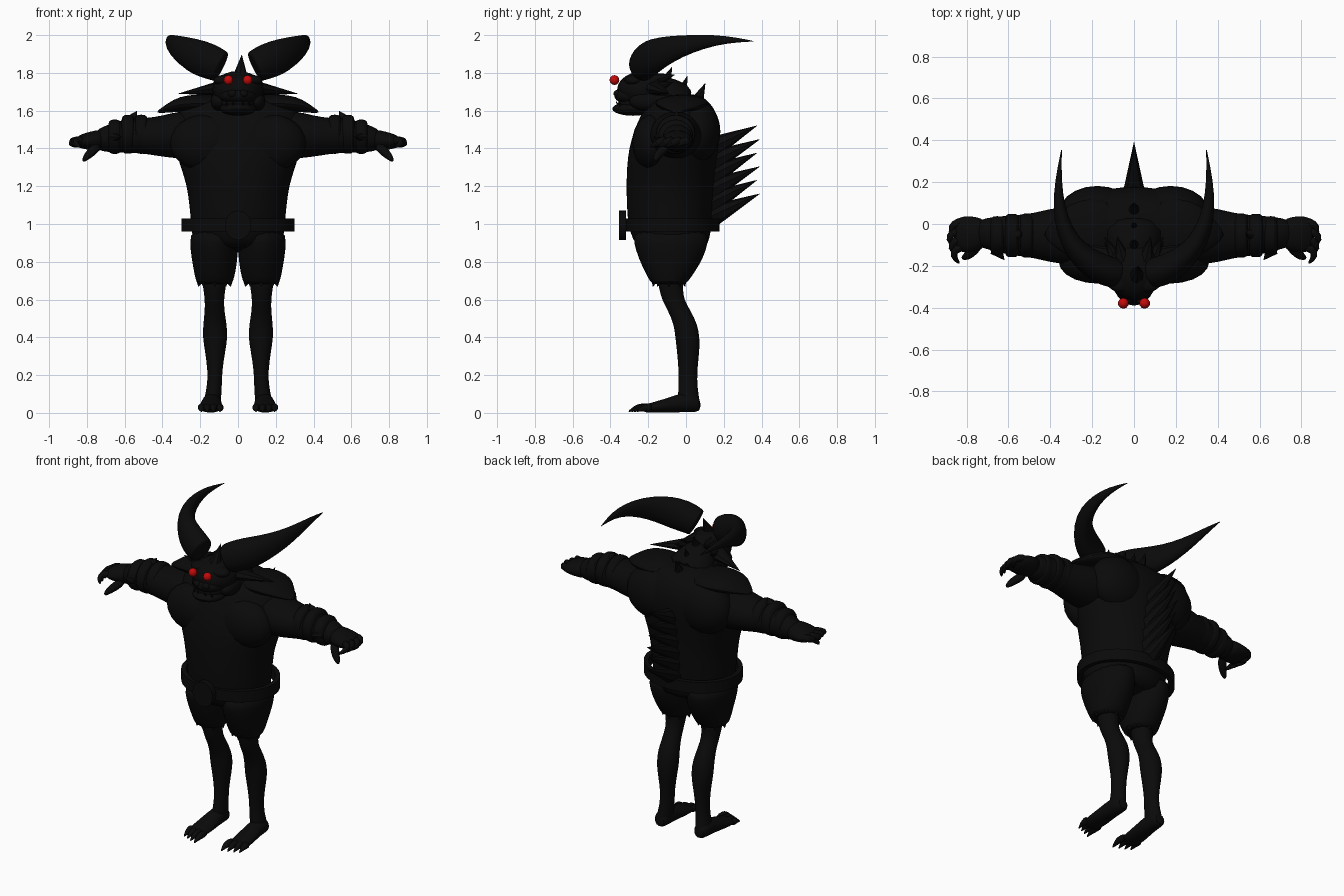
import bpy, bmesh, math
from mathutils import Vector


def material(name, rgb):
    m = bpy.data.materials.new(name)
    m.diffuse_color = (*rgb, 1)
    return m


BLACK = material("black", (0.003, 0.003, 0.003))
RED = material("red", (0.55, 0.003, 0.003))


def finish(name, bm, mat=BLACK, sub=0, angle=40):
    bmesh.ops.recalc_face_normals(bm, faces=bm.faces)
    me = bpy.data.meshes.new(name)
    bm.to_mesh(me)
    bm.free()
    me.materials.append(mat)
    ob = bpy.data.objects.new(name, me)
    bpy.context.collection.objects.link(ob)
    if sub:
        ob.modifiers.new("smooth", 'SUBSURF').levels = sub
        ob.modifiers["smooth"].render_levels = sub
    bpy.ops.object.select_all(action='DESELECT')
    ob.select_set(True)
    bpy.context.view_layer.objects.active = ob
    bpy.ops.object.shade_smooth_by_angle(angle=math.radians(angle))
    return ob


def loft(name, secs, axis=None, s=1, n=14, sub=1):
    """Skin elliptical rings (x, y, z, a, b); no axis means follow the path."""
    bm = bmesh.new()
    pts = [Vector((s * q[0], q[1], q[2])) for q in secs]
    rings = []
    for i, q in enumerate(secs):
        if axis == 'z':
            u, v = Vector((1, 0, 0)), Vector((0, 1, 0))
        elif axis == 'x':
            u, v = Vector((0, 1, 0)), Vector((0, 0, 1))
        elif axis == 'y':
            u, v = Vector((1, 0, 0)), Vector((0, 0, 1))
        else:
            t = (pts[min(i + 1, len(pts) - 1)] - pts[max(i - 1, 0)]).normalized()
            up = Vector((0, 1, 0)) if abs(t.z) > 0.8 else Vector((0, 0, 1))
            u = t.cross(up).normalized()
            v = u.cross(t)
        rings.append([bm.verts.new(pts[i] + u * q[3] * math.cos(k * math.tau / n)
                                   + v * q[4] * math.sin(k * math.tau / n))
                      for k in range(n)])
    for r0, r1 in zip(rings, rings[1:]):
        for k in range(n):
            bm.faces.new((r0[k], r0[(k + 1) % n], r1[(k + 1) % n], r1[k]))
    bm.faces.new(rings[0])
    bm.faces.new(rings[-1])
    return finish(name, bm, sub=sub)


def blob(name, c, r, mat=BLACK, u=20, v=12, angle=40):
    bm = bmesh.new()
    bmesh.ops.create_uvsphere(bm, u_segments=u, v_segments=v, radius=1)
    for p in bm.verts:
        p.co = Vector(c) + Vector((p.co.x * r[0], p.co.y * r[1], p.co.z * r[2]))
    return finish(name, bm, mat, angle=angle)


def spike(name, a, b, ra, rb=None, s=1, n=8):
    loft(name, [(*a, ra, rb or ra), (*b, 0.001, 0.001)], s=s, n=n, sub=0)


# torso from shorts waist to neck: z, half width, front y, back y
body = [(0.86, .21, -.25, .11), (0.92, .245, -.285, .125), (1.0, .25, -.31, .14),
        (1.1, .26, -.315, .145), (1.2, .272, -.318, .15), (1.3, .305, -.315, .16),
        (1.4, .338, -.305, .175), (1.5, .35, -.275, .185), (1.58, .335, -.24, .17),
        (1.64, .28, -.20, .13), (1.675, .18, -.16, .09), (1.69, .08, -.12, .03)]
loft("torso", [(0, (f + b) / 2, z, w, (b - f) / 2) for z, w, f, b in body], 'z', n=24)
blob("pelvis", (0, -.075, .94), (.235, .195, .09))
loft("neck", [(0, .0, 1.60, .18, .14), (0, -.11, 1.67, .125, .115),
              (0, -.2, 1.71, .1, .1)], n=14)

# belt ring standing off the body, with round buckle
bm = bmesh.new()
N, rings = 48, []
for k in range(N):
    c, d = math.cos(k * math.tau / N), math.sin(k * math.tau / N)
    rings.append([bm.verts.new((c * (.30 + o), -.073 + d * (.25 + o), z))
                  for o, z in ((0, .96), (0, 1.03), (-.028, 1.03), (-.028, .96))])
for k in range(N):
    p, q = rings[k], rings[(k + 1) % N]
    for j in range(4):
        bm.faces.new((p[j], p[(j + 1) % 4], q[(j + 1) % 4], q[j]))
finish("belt", bm)
loft("buckle", [(0, -.318, .993, .07, .078), (0, -.355, .993, .07, .078)], 'y', n=24, sub=0)

# head, muzzle and jaw
blob("skull", (0, -.22, 1.71), (.135, .145, .1))
blob("muzzle", (0, -.285, 1.68), (.1, .095, .05))
blob("jaw", (0, -.28, 1.61), (.098, .11, .037))
blob("mouth", (0, -.25, 1.64), (.095, .11, .04))
spike("crest", (.012, -.25, 1.78), (.02, -.2, 1.895), .04)
for i, (y, z, ty, tz) in enumerate([(-.12, 1.72, -.075, 1.83), (-.04, 1.65, .008, 1.785),
                                    (.05, 1.63, .102, 1.745)]):
    spike(f"nape_spike_{i}", (0, y, z), (0, ty, tz), .042)

# large spikes down the spine
for i in range(6):
    z = 1.52 - i * .072
    spike(f"back_spike_{i}", (0, .11, z - .13), (0, .375 + .015 * (i % 2), z), .062, .066)

for s, side in ((1, "left"), (-1, "right")):
    # eye, brow, nostril, ear, fangs
    blob(side + "_eye", (s * .051, -.379, 1.762), (.026, .026, .026), RED, 10, 6)
    blob(side + "_brow", (s * .065, -.275, 1.76), (.065, .05, .03))
    blob(side + "_nostril", (s * .03, -.362, 1.69), (.024, .022, .02), u=12, v=8)
    blob(side + "_cheek", (s * .1, -.21, 1.65), (.045, .09, .05))
    spike(side + "_ear", (.09, -.17, 1.72), (.315, -.09, 1.69), .06, .04, s)
    for i, x in enumerate((.025, .06)):
        spike(f"{side}_fang_{i}", (x, -.365 + x * .4, 1.615), (x, -.38 + x * .4, 1.65), .01, s=s)
    for i, (x, y, z) in enumerate(((.08, -.06, 1.79), (.13, -.07, 1.75), (.14, -.06, 1.68))):
        spike(f"{side}_mane_{i}", (x * .7, -.17, z - .03), (x, y, z), .042, s=s)

    # sweeping horn with a crisp cut base
    loft(side + "_horn", [(.09, -.235, 1.832, .07, .085), (.092, -.2345, 1.833, .072, .087),
                          (.13, -.225, 1.853, .077, .095),
                          (.205, -.19, 1.88, .07, .1), (.28, -.125, 1.913, .055, .082),
                          (.335, -.03, 1.942, .042, .06), (.36, .09, 1.966, .028, .038),
                          (.362, .21, 1.977, .016, .021), (.349, .33, 1.970, .004, .005),
                          (.346, .36, 1.967, .001, .001)], s=s)

    # pointed shoulder mantle, chest and back muscle
    loft(side + "_mantle", [(.08, -.02, 1.64, .14, .05), (.22, -.02, 1.638, .15, .05),
                            (.31, -.03, 1.635, .13, .042), (.37, -.04, 1.615, .08, .026),
                            (.43, -.05, 1.592, .015, .006)], 'x', s)
    blob(side + "_pectoral", (s * .17, -.18, 1.43), (.19, .105, .15))
    blob(side + "_shoulder_blade", (s * .175, .06, 1.49), (.18, .122, .165))

    # arm
    loft(side + "_arm", [(.22, -.045, 1.47, .14, .13), (.31, -.055, 1.472, .145, .13),
                         (.40, -.055, 1.465, .132, .112), (.48, -.055, 1.465, .11, .098),
                         (.56, -.055, 1.47, .1, .095), (.64, -.05, 1.46, .09, .085),
                         (.71, -.045, 1.45, .075, .07), (.76, -.045, 1.445, .06, .048)], 'x', s)
    # armoured forearm bands with raised points
    for i, (x, r, z) in enumerate(((.51, .108, 1.475), (.58, .107, 1.475), (.65, .095, 1.462))):
        loft(f"{side}_bracer_{i}", [(x - .035, -.055, z, r - .012, r - .015),
                                    (x - .02, -.055, z, r, r), (x + .025, -.055, z, r + .002, r),
                                    (x + .04, -.055, z, r - .012, r - .015)], 'x', s)
    spike(side + "_bracer_point", (.57, -.05, 1.54), (.535, -.05, 1.598), .04, s=s)
    spike(side + "_bracer_fin", (.66, -.12, 1.46), (.62, -.172, 1.46), .035, s=s)

    # hand with curled fingers and thumb
    loft(side + "_palm", [(.70, -.045, 1.445, .065, .06), (.76, -.05, 1.442, .09, .055),
                          (.82, -.05, 1.438, .09, .042), (.86, -.05, 1.435, .075, .027)], 'x', s)
    for i, y in enumerate((.012, -.03, -.07, -.107)):
        e = .902 - .01 * abs(i - 1)
        loft(f"{side}_finger_{i}", [(.81, y, 1.44, .024, .024), (e - .03, y - .01, 1.443, .025, .025),
                                    (e - .012, y - .045, 1.43, .021, .021),
                                    (e - .05, y - .085, 1.405, .006, .006)], s=s, n=8)
    loft(side + "_thumb", [(.74, -.09, 1.42, .03, .03), (.77, -.13, 1.385, .027, .027),
                           (.80, -.155, 1.36, .023, .023), (.822, -.165, 1.33, .008, .008)], s=s, n=8)

    # shorts leg with ragged hem
    loft(side + "_shorts", [(.125, -.08, .98, .125, .21), (.128, -.08, .9, .13, .2),
                            (.124, -.08, .82, .124, .175), (.123, -.085, .75, .112, .136),
                            (.124, -.09, .69, .1, .1), (.124, -.09, .68, .08, .08)], 'z', s, 18)
    for i in range(8):
        c, d = math.cos(i * math.tau / 8), math.sin(i * math.tau / 8)
        spike(f"{side}_hem_{i}", (.124 + c * .075, -.09 + d * .075, .71),
              (.124 + c * .085, -.09 + d * .085, .668), .028, .02, s)

    # bare leg with knee and calf
    loft(side + "_leg", [(.125, -.085, .74, .075, .08), (.125, -.08, .66, .06, .064),
                         (.125, -.07, .6, .052, .06), (.124, -.035, .54, .053, .062),
                         (.122, -.002, .47, .064, .064), (.121, .008, .40, .068, .066),
                         (.121, .012, .33, .056, .062), (.122, .01, .22, .038, .049),
                         (.125, .01, .13, .041, .052),
                         (.137, .015, .06, .047, .06), (.14, .018, .01, .045, .058)], 'z', s)
    # foot and clawed toes
    loft(side + "_foot", [(.138, .08, .04, .037, .035), (.138, .03, .058, .05, .056),
                          (.14, -.04, .052, .053, .05), (.143, -.12, .036, .063, .036),
                          (.146, -.2, .026, .063, .025), (.146, -.225, .02, .05, .018)], 'y', s)
    for i, x in enumerate((.095, .13, .163, .194)):
        y = -.288 + .014 * i
        loft(f"{side}_toe_{i}", [(x, -.18, .028, .022, .022), (x, y + .045, .03, .022, .024),
                                 (x, y + .015, .024, .016, .016),
                                 (x, y - .02, .006, .003, .003)], 'y', s, 8)
